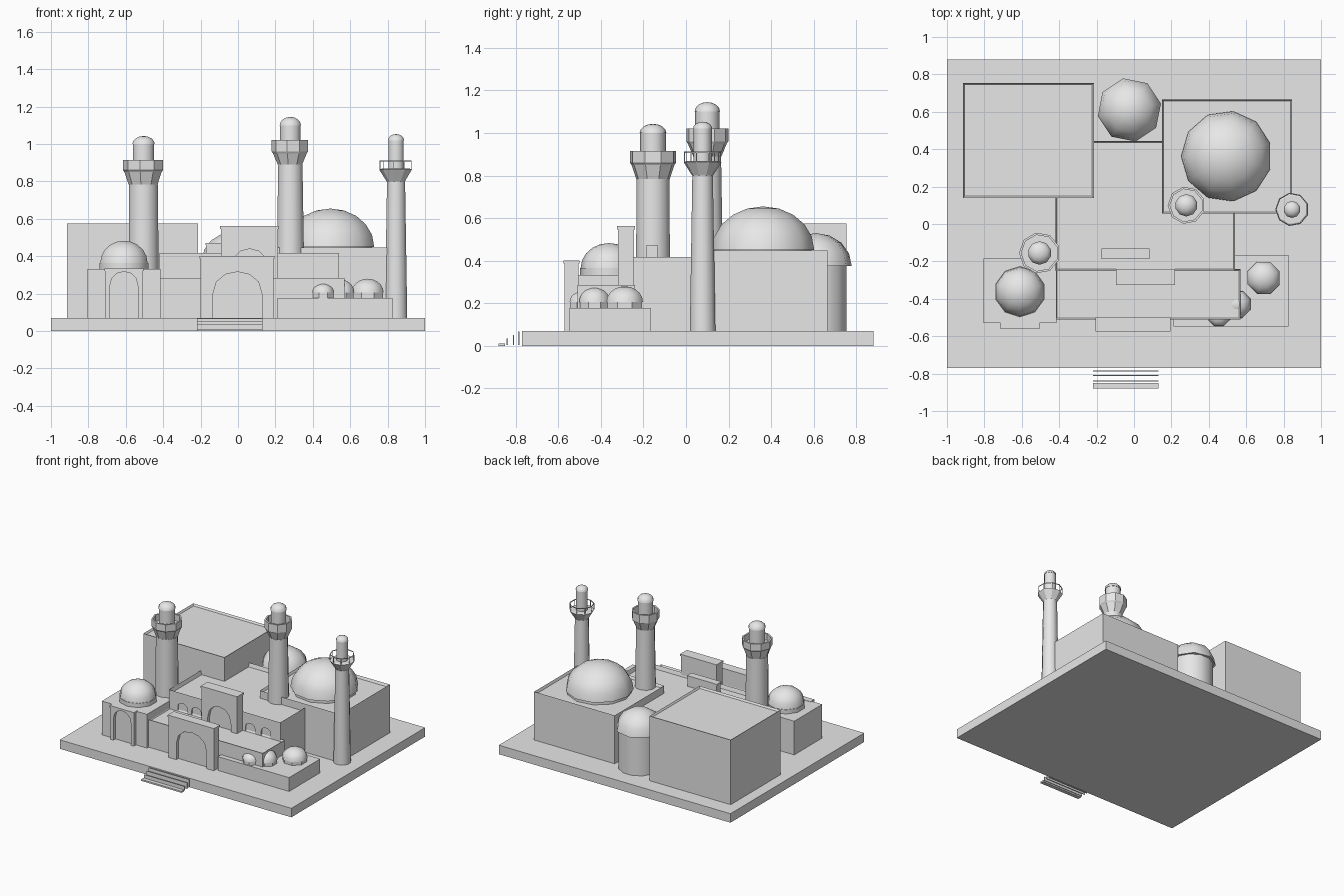
import bpy, bmesh, math
from mathutils import Vector

if "Cube" in bpy.data.objects:
    bpy.data.objects.remove(bpy.data.objects["Cube"])

stone = bpy.data.materials.new("pale_grey_stone")
stone.diffuse_color = (0.8, 0.8, 0.8, 1)
stone.use_nodes = True
stone.node_tree.nodes["Principled BSDF"].inputs["Base Color"].default_value = stone.diffuse_color


def finish(name, bm, smooth=None):
    bmesh.ops.recalc_face_normals(bm, faces=bm.faces)
    me = bpy.data.meshes.new(name)
    bm.to_mesh(me)
    bm.free()
    me.materials.append(stone)
    ob = bpy.data.objects.new(name, me)
    bpy.context.collection.objects.link(ob)
    bpy.ops.object.select_all(action='DESELECT')
    ob.select_set(True)
    bpy.context.view_layer.objects.active = ob
    if smooth:
        bpy.ops.object.shade_smooth_by_angle(angle=math.radians(smooth))
    return ob


def block(name, x, y, z, rim=0.0, edge=0.012):
    """Box from ranges; rim sinks the roof inside a thin parapet."""
    bm = bmesh.new()
    bmesh.ops.create_cube(bm, size=1)
    for v in bm.verts:
        v.co = Vector([r[0] + (c + 0.5) * (r[1] - r[0]) for c, r in zip(v.co, (x, y, z))])
    if rim:
        top = max(bm.faces, key=lambda f: f.calc_center_median().z)
        bmesh.ops.inset_individual(bm, faces=[top], thickness=edge)
        for v in top.verts:
            v.co.z -= rim
    return finish(name, bm)


def lathe(name, cx, cy, profile, n, smooth=None, turn=0.5):
    """Turned part with n sides; profile is (radius, z), bottom to top."""
    bm = bmesh.new()
    rings = []
    for r, z in profile:
        if r == 0:
            rings.append([bm.verts.new((cx, cy, z))])
        else:
            a = [2 * math.pi * (i + turn) / n for i in range(n)]
            rings.append([bm.verts.new((cx + r * math.cos(t), cy + r * math.sin(t), z)) for t in a])
    for lo, hi in zip(rings, rings[1:]):
        for i in range(n):
            j = (i + 1) % n
            if len(hi) == 1:
                bm.faces.new((lo[i], lo[j], hi[0]))
            else:
                bm.faces.new((lo[i], lo[j], hi[j], hi[i]))
    bm.faces.new(rings[0])
    return finish(name, bm, smooth)


def dome_profile(r, z, h, steps=5):
    pts = [(r * math.cos(k * math.pi / 2 / steps), z + h * math.sin(k * math.pi / 2 / steps))
           for k in range(steps)]
    return pts + [(0, z + h)]


def cut_arch(wall, cx, hw, y, depth, z0, spring, top):
    """Recess a slightly pointed arch into the front of a wall."""
    pts = [(cx - hw, z0)]
    for k in range(7):
        a = math.pi * (1 - k / 6)
        pts.append((cx + hw * math.cos(a), spring + (top - spring) * math.sin(a) ** 0.9))
    pts.append((cx + hw, z0))
    bm = bmesh.new()
    f = bm.faces.new([bm.verts.new((px, y - 0.02, pz)) for px, pz in pts])
    ext = bmesh.ops.extrude_face_region(bm, geom=[f])
    for g in ext["geom"]:
        if isinstance(g, bmesh.types.BMVert):
            g.co.y = y + depth
    cutter = finish("arch_cutter", bm)
    cutter.hide_render = True
    bpy.context.view_layer.objects.active = wall
    m = wall.modifiers.new("arch", 'BOOLEAN')
    m.operation, m.object, m.solver = 'DIFFERENCE', cutter, 'EXACT'
    bpy.ops.object.modifier_apply(modifier="arch")
    bpy.data.objects.remove(cutter)


G = 0.07  # platform top

# Platform and thin entrance steps
block("platform", (-1, 1), (-0.77, 0.88), (0, G))
block("lowest_step", (-0.22, 0.13), (-0.88, -0.85), (0.0, 0.012))
for i, (y, h) in enumerate([(-0.84, 0.035), (-0.81, 0.052), (-0.785, 0.068)]):
    block(f"step_riser_{i + 1}", (-0.22, 0.13), (y - 0.003, y + 0.003), (0.005, h))

# Flat-roofed buildings
block("rear_left_hall", (-0.915, -0.215), (0.14, 0.755), (G, 0.575), 0.015)
block("domed_hall", (0.15, 0.845), (0.055, 0.665), (G, 0.447), 0.02)
main = block("main_building", (-0.42, 0.54), (-0.25, 0.445), (G, 0.418), 0.03)
block("front_building", (-0.42, 0.57), (-0.51, -0.24), (G, 0.285), 0.015)
block("low_annex", (0.21, 0.825), (-0.548, -0.165), (G, 0.178))
block("corner_chapel", (-0.805, -0.415), (-0.53, -0.185), (G, 0.333))
block("roof_box", (-0.17, 0.08), (-0.185, -0.135), (0.38, 0.46))
block("roof_box_cap", (-0.174, 0.084), (-0.188, -0.132), (0.46, 0.472))
for cx in (-0.305, -0.185, 0.28, 0.415):
    cut_arch(main, cx, 0.04, -0.25, 0.008, 0.25, 0.31, 0.34)

# Arched portals with caps
for name, x, y, top, arch in [
        ("front_gate", (-0.2, 0.19), (-0.57, -0.505), 0.402, (-0.003, 0.13, 0.2, 0.317)),
        ("upper_gate", (-0.09, 0.215), (-0.32, -0.245), 0.562, (0.062, 0.1, 0.33, 0.44)),
        ("chapel_portal", (-0.71, -0.51), (-0.557, -0.52), 0.335, (-0.61, 0.075, 0.24, 0.318))]:
    wall = block(name, x, y, (G, top - 0.015))
    cx, hw, spring, peak = arch
    cut_arch(wall, cx, hw, y[0], 0.025, G - 0.01, spring, peak)
    block(name + "_cap", (x[0] - 0.005, x[1] + 0.005), (y[0] - 0.005, y[1] + 0.005),
          (top - 0.015, top))

# Domes: x, y, radius, drum bottom, dome start, dome height, sides
for name, cx, cy, r, z0, z1, h, n in [
        ("great_dome", 0.495, 0.362, 0.243, 0.42, 0.45, 0.205, 11),
        ("chapel_dome", -0.61, -0.362, 0.133, 0.33, 0.365, 0.118, 10),
        ("annex_dome_1", 0.455, -0.49, 0.062, 0.17, 0.205, 0.05, 8),
        ("annex_dome_2", 0.55, -0.43, 0.078, 0.17, 0.205, 0.07, 8),
        ("annex_dome_3", 0.693, -0.288, 0.093, 0.17, 0.205, 0.075, 8)]:
    rim = 1.03 if name == "chapel_dome" else 0.95
    lathe(name + "_drum", cx, cy, [(r * rim, z0), (r * rim, z1), (0, z1)], n, 40)
    lathe(name, cx, cy, dome_profile(r, z1, h), n, 60)

# Rear apse with overhanging dome
lathe("apse_drum", -0.025, 0.61, [(0.15, G), (0.15, 0.38), (0, 0.38)], 12, 40)
lathe("apse_dome", -0.025, 0.61, dome_profile(0.172, 0.375, 0.155, 4), 8, 60, 0.25)

# Minarets: x, y, base and neck radius, balcony radius, lantern radius,
# then heights of neck, balcony, parapet, lantern top and tip
for name, cx, cy, rb, rn, rg, rl, zn, zb, zp, zl, zt, solid in [
        ("left_minaret", -0.505, -0.155, 0.084, 0.08, 0.11, 0.06, 0.785, 0.865, 0.915, 1.0, 1.043, True),
        ("centre_minaret", 0.28, 0.1, 0.081, 0.067, 0.1, 0.057, 0.89, 0.965, 1.022, 1.1, 1.145, True),
        ("right_minaret", 0.845, 0.078, 0.062, 0.05, 0.09, 0.043, 0.8, 0.868, 0.912, 1.02, 1.053, False)]:
    lathe(name + "_shaft", cx, cy, [(rb, G), (rn, zn), (0, zn)], 12, 40)
    bowl = [(rn, zn), (rg * 0.93, zb - 0.015), (rg, zb - 0.005)]
    if solid:
        bowl += [(rg, zp), (rg - 0.012, zp), (rg - 0.012, zb)]
    lathe(name + "_balcony", cx, cy, bowl + [(rg - 0.012, zb), (0, zb)][solid:], 9)
    lathe(name + "_lantern", cx, cy, [(rl, zb - 0.01), (rl, zl), (0, zl)], 10, 40)
    lathe(name + "_dome", cx, cy, dome_profile(rl * 1.05, zl, zt - zl, 4), 10, 60)

# Open railing on the right minaret
rail_r, n = 0.088, 9
lathe("railing_rail", 0.845, 0.078, [(rail_r, 0.907), (rail_r, 0.912), (rail_r - 0.005, 0.912),
                                    (rail_r - 0.005, 0.907)], n).data.update()
bm = bmesh.new()
bm.from_mesh(bpy.data.objects["railing_rail"].data)
bmesh.ops.delete(bm, geom=[f for f in bm.faces if len(f.verts) == n], context='FACES_ONLY')
bm.to_mesh(bpy.data.objects["railing_rail"].data)
bm.free()
for i in range(n):
    a = 2 * math.pi * (i + 0.5) / n
    px, py = 0.845 + 0.086 * math.cos(a), 0.078 + 0.086 * math.sin(a)
    block(f"railing_post_{i + 1}", (px - 0.002, px + 0.002), (py - 0.002, py + 0.002), (0.862, 0.91))
